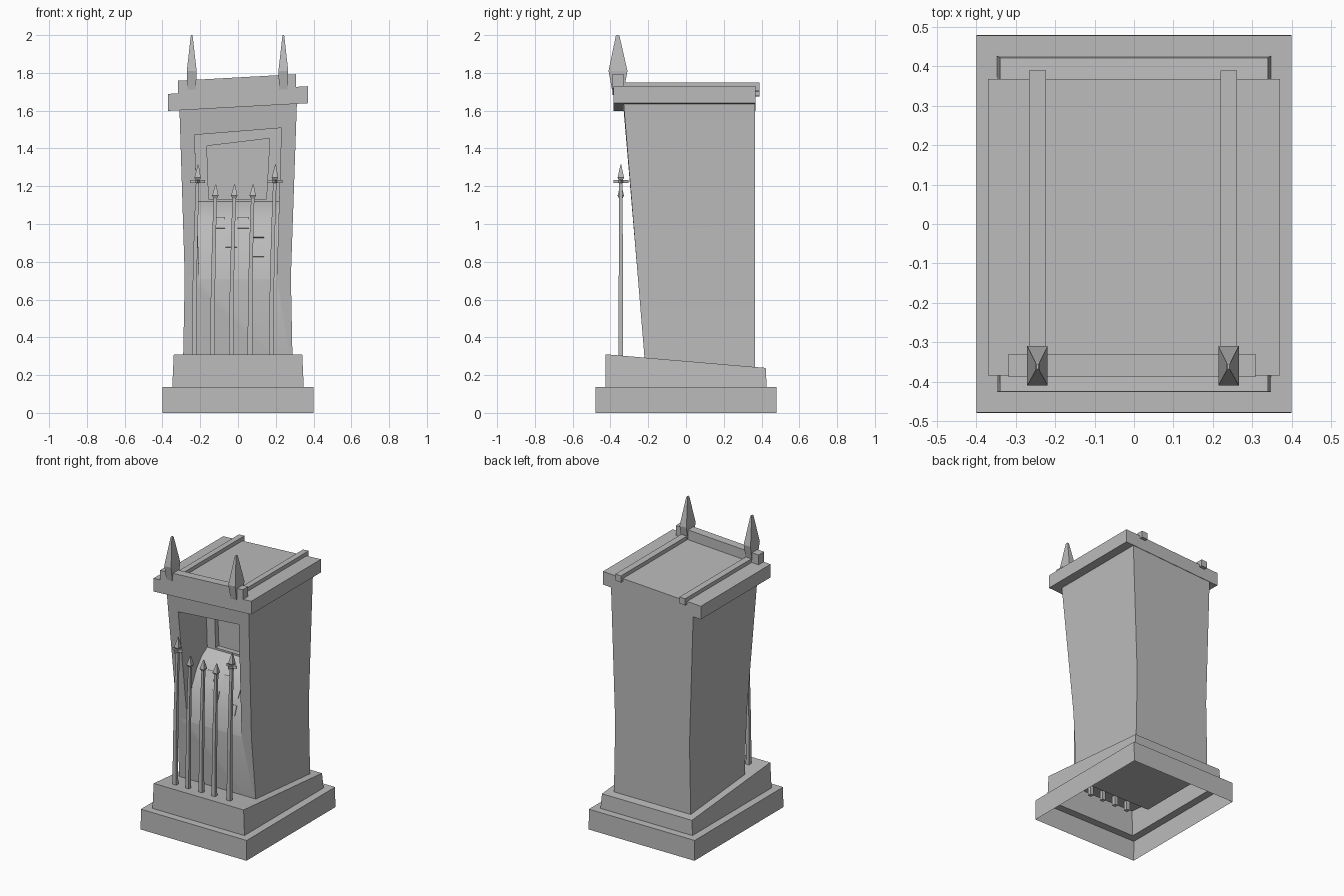
import bpy
import bmesh
from math import cos, sin, pi, atan2

scene = bpy.context.scene
if "Cube" in scene.objects:
    bpy.data.objects.remove(scene.objects["Cube"], do_unlink=True)

stone = bpy.data.materials.new("grey stone")
stone.use_nodes = True
GREY = (0.5, 0.5, 0.5, 1)
stone.diffuse_color = GREY
stone.node_tree.nodes["Principled BSDF"].inputs["Base Color"].default_value = GREY

TILT = 0.055  # the roof leans up towards +x


def loft(name, rings, bottom=True, top=True):
    """Skin a stack of equal-sized point rings."""
    bm = bmesh.new()
    rows = [[bm.verts.new(p) for p in ring] for ring in rings]
    n = len(rows[0])
    for a, b in zip(rows, rows[1:]):
        for i in range(n):
            j = (i + 1) % n
            bm.faces.new((a[i], a[j], b[j], b[i]))
    if bottom:
        bm.faces.new(rows[0][::-1])
    if top:
        bm.faces.new(rows[-1])
    if bottom and top:
        bmesh.ops.recalc_face_normals(bm, faces=bm.faces[:])
    mesh = bpy.data.meshes.new(name)
    bm.to_mesh(mesh)
    bm.free()
    mesh.materials.append(stone)
    obj = bpy.data.objects.new(name, mesh)
    scene.collection.objects.link(obj)
    return obj


def rect(x0, x1, y0, y1, z, tilt=0.0, slope=0.0):
    """Rectangle whose height changes along x by tilt and along y by slope."""
    return [(x, y, z + tilt * x + slope * y)
            for x, y in ((x0, y0), (x1, y0), (x1, y1), (x0, y1))]


def square(x, y, z, hx, hy):
    return rect(x - hx, x + hx, y - hy, y + hy, z)


def box(name, x0, x1, y0, y1, z0, z1, tilt=0.0):
    return loft(name, [rect(x0, x1, y0, y1, z0, tilt), rect(x0, x1, y0, y1, z1, tilt)])


# Stepped plinth, an open shell underneath
loft("plinth", [
    rect(-0.4, 0.4, -0.48, 0.48, 0),
    rect(-0.4, 0.4, -0.478, 0.478, 0.138),
    rect(-0.348, 0.348, -0.427, 0.427, 0.138),
    rect(-0.34, 0.34, -0.425, 0.422, 0.274, 0, -0.085),
], bottom=False)

# Main body, waisted and leaning forward
body = loft("body", [
    rect(-0.292, 0.29, -0.213, 0.365, 0.21),
    rect(-0.282, 0.28, -0.255, 0.365, 0.72),
    rect(-0.31, 0.312, -0.331, 0.365, 1.63, TILT),
])

# Niche cutter: a side profile with a curved slide, widened towards the top
profile = [(-0.6, 1.49), (-0.02, 1.49), (-0.02, 1.12), (-0.08, 1.085), (-0.14, 1.02),
           (-0.19, 0.93), (-0.23, 0.82), (-0.253, 0.71), (-0.265, 0.64), (-0.6, 0.6)]


def niche_side(s):
    ring = []
    for y, z in profile:
        x = s * (0.205 + 0.031 * (z - 0.7))
        ring.append((x, y, z + (0.08 * x if z > 1.3 else 0)))
    return ring


niche = loft("niche_cutter", [niche_side(-1), niche_side(1)])
panel = loft("panel_cutter", [
    rect(-0.155, 0.15, -0.1, 0.015, 1.132),
    rect(-0.165, 0.168, -0.1, 0.015, 1.433, 0.12),
])
for cutter in (niche, panel):
    cutter.hide_render = True
    cut = body.modifiers.new("cut", "BOOLEAN")
    cut.operation = "DIFFERENCE"
    cut.solver = "EXACT"
    cut.object = cutter
    bpy.context.view_layer.objects.active = body
    bpy.ops.object.modifier_apply(modifier=cut.name)
    bpy.data.objects.remove(cutter, do_unlink=True)
bpy.ops.object.select_all(action="DESELECT")
body.select_set(True)
bpy.ops.object.shade_smooth_by_angle(angle=0.6)

# Loose bricks lying on the slide
for i, (x, z) in enumerate([(-0.1, 1.005), (0.028, 1.005), (0.107, 0.955),
                            (-0.036, 0.905), (0.108, 0.855)]):
    for (ya, za), (yb, zb) in zip(profile[2:], profile[3:]):
        if zb <= z <= za:
            y = ya + (yb - ya) * (za - z) / (za - zb)
            angle = atan2(za - zb, ya - yb)
            brick = box(f"brick_{i + 1}", -0.03, 0.03, -0.032, 0.032, -0.01, 0.006)
            brick.location = (x, y, z)
            brick.rotation_euler.x = angle

# Roof slab and front parapet
box("roof_slab", -0.37, 0.37, -0.385, 0.368, 1.619, 1.709, TILT)
box("parapet", -0.318, 0.308, -0.388, -0.33, 1.70, 1.776, TILT)

# Roof rails and spires, one pair on each side
for side, x in (("right", -0.245), ("left", 0.24)):
    box(f"roof_rail_{side}", x - 0.021, x + 0.021, -0.335, 0.39, 1.69, 1.735, TILT)
    loft(f"spire_{side}", [
        square(x, -0.36, 1.712, 0.022, 0.032),
        square(x, -0.36, 1.81, 0.026, 0.05),
        square(x, -0.362, 1.995, 0.005, 0.01),
        square(x, -0.362, 2.0, 0.003, 0.006),
    ])

# Iron fence: bars that bend slightly sideways, with spear heads
FENCE_Y = -0.345


def bend(x, z):
    return x + 0.017 * max(0, (z - 0.3) / 0.9) ** 2


for i, x in enumerate((-0.232, -0.135, -0.035, 0.063, 0.177)):
    tall = i in (0, 4)
    top = 1.23 if tall else 1.135
    tip = 1.315 if tall else 1.21
    rings = []
    for k in range(6):
        z = 0.24 + (top - 0.24) * k / 5
        h = 0.013 - 0.004 * k / 5
        rings.append(square(bend(x, z), FENCE_Y, z, h, h))
    rings.append(square(bend(x, top), FENCE_Y, top + 0.015, 0.017, 0.017))
    rings.append(square(bend(x, tip), FENCE_Y, tip, 0.002, 0.002))
    loft(f"fence_bar_{i + 1}", rings)
    if tall:
        # Four-pointed star collar under the head
        star = []
        for z in (1.216, 1.234):
            ring = []
            for k in range(8):
                r = 0.016 if k % 2 else 0.04
                a = k * pi / 4
                ring.append((bend(x, top) + r * cos(a), FENCE_Y + r * sin(a), z))
            star.append(ring)
        loft(f"fence_star_{i + 1}", star)
